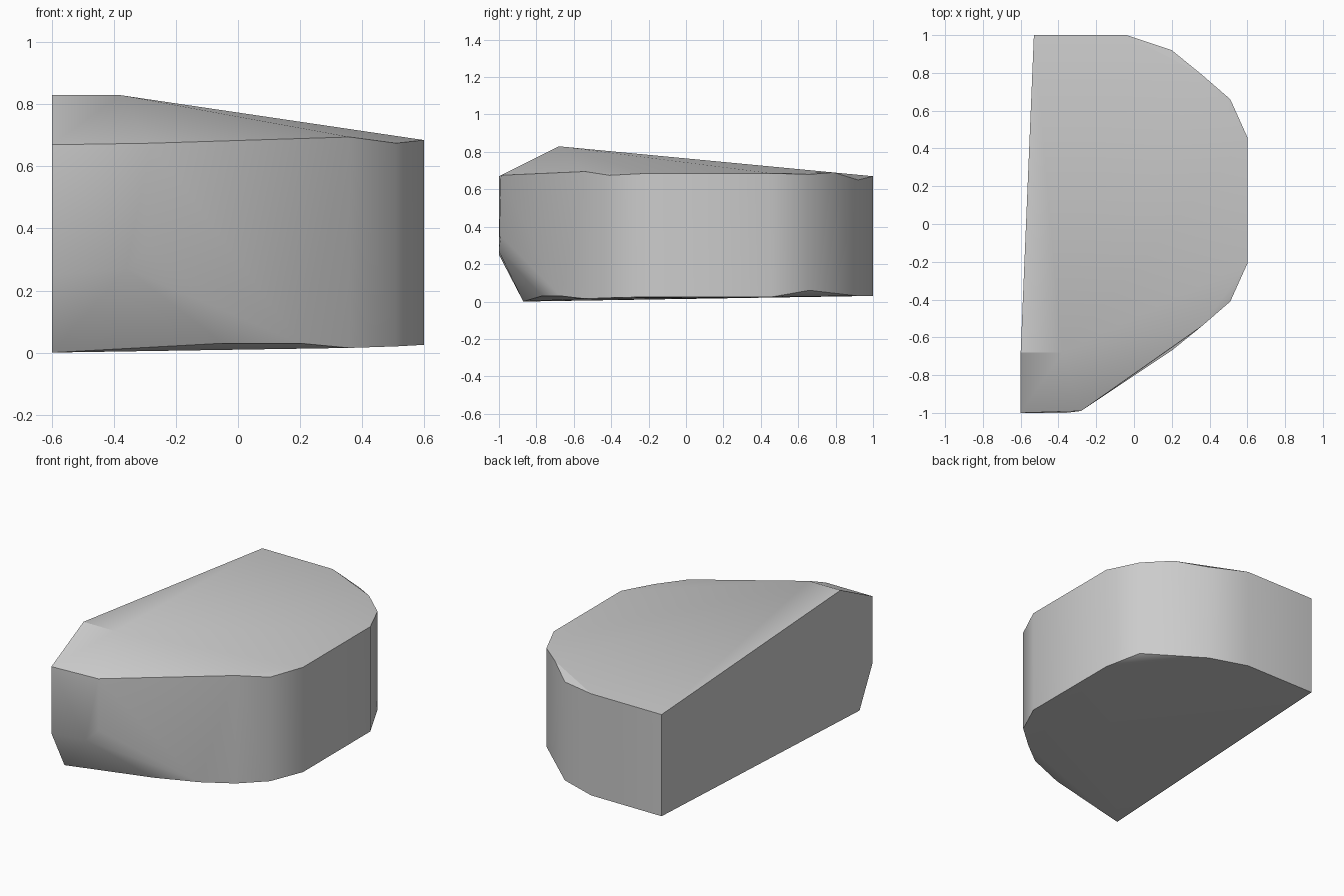
import bpy
import bmesh
import math

if "Cube" in bpy.data.objects:
    bpy.data.objects.remove(bpy.data.objects["Cube"], do_unlink=True)


def make_material(name, colour):
    """Flat material with matching viewport and render colour."""
    material = bpy.data.materials.new(name)
    material.use_nodes = True
    material.diffuse_color = colour
    shader = next(n for n in material.node_tree.nodes if n.type == "BSDF_PRINCIPLED")
    shader.inputs["Base Color"].default_value = colour
    return material


def hull_object(name, points, material):
    """Convex faceted solid wrapped around the given corner points."""
    bm = bmesh.new()
    for point in points:
        bm.verts.new(point)
    result = bmesh.ops.convex_hull(bm, input=bm.verts[:])
    leftovers = set(result["geom_interior"]) | set(result["geom_unused"])
    loose = [item for item in leftovers if isinstance(item, bmesh.types.BMVert)]
    bmesh.ops.delete(bm, geom=loose, context="VERTS")
    # Merge nearly coplanar triangles into clean facets
    bmesh.ops.dissolve_limit(bm, angle_limit=math.radians(0.7),
                             verts=bm.verts[:], edges=bm.edges[:])
    bmesh.ops.recalc_face_normals(bm, faces=bm.faces[:])
    mesh = bpy.data.meshes.new(name)
    bm.to_mesh(mesh)
    bm.free()
    mesh.materials.append(material)
    obj = bpy.data.objects.new(name, mesh)
    bpy.context.collection.objects.link(obj)
    return obj


# Upright wall corners from back to front: x, y, bottom height, top height
wall_corners = [
    (-0.53, 1, 0.03, 0.67),
    (-0.04, 1, 0.03, 0.67),
    (0.2, 0.92, 0.03, 0.65),
    (0.51, 0.66, 0.06, 0.68),
    (0.6, 0.46, 0.025, 0.685),
    (0.6, -0.21, 0.025, 0.685),
    (0.51, -0.41, 0.02, 0.675),
    (0.36, -0.54, 0.015, 0.695),
    (-0.28, -0.99, 0.35, 0.675),
    (-0.6, -1, 0.25, 0.67),
]
points = [(x, y, z) for x, y, low, high in wall_corners for z in (low, high)]

# Raised ridge, and the far end of the crease across the top
points += [(-0.6, -0.68, 0.83), (-0.38, -0.68, 0.83), (0.36, 0.79, 0.69)]

# Undercut nose at the front of the base
points += [(-0.6, -0.87, 0), (-0.36, -1, 0.27), (-0.05, -0.77, 0.03), (0.2, -0.67, 0.03)]

stone_grey = make_material("stone grey", (0.6, 0.6, 0.6, 1))
block = hull_object("faceted_half_round_block", points, stone_grey)

# Soft shading across shallow facets, crisp rims
bpy.ops.object.select_all(action="DESELECT")
block.select_set(True)
bpy.context.view_layer.objects.active = block
bpy.ops.object.shade_smooth_by_angle(angle=math.radians(30))
